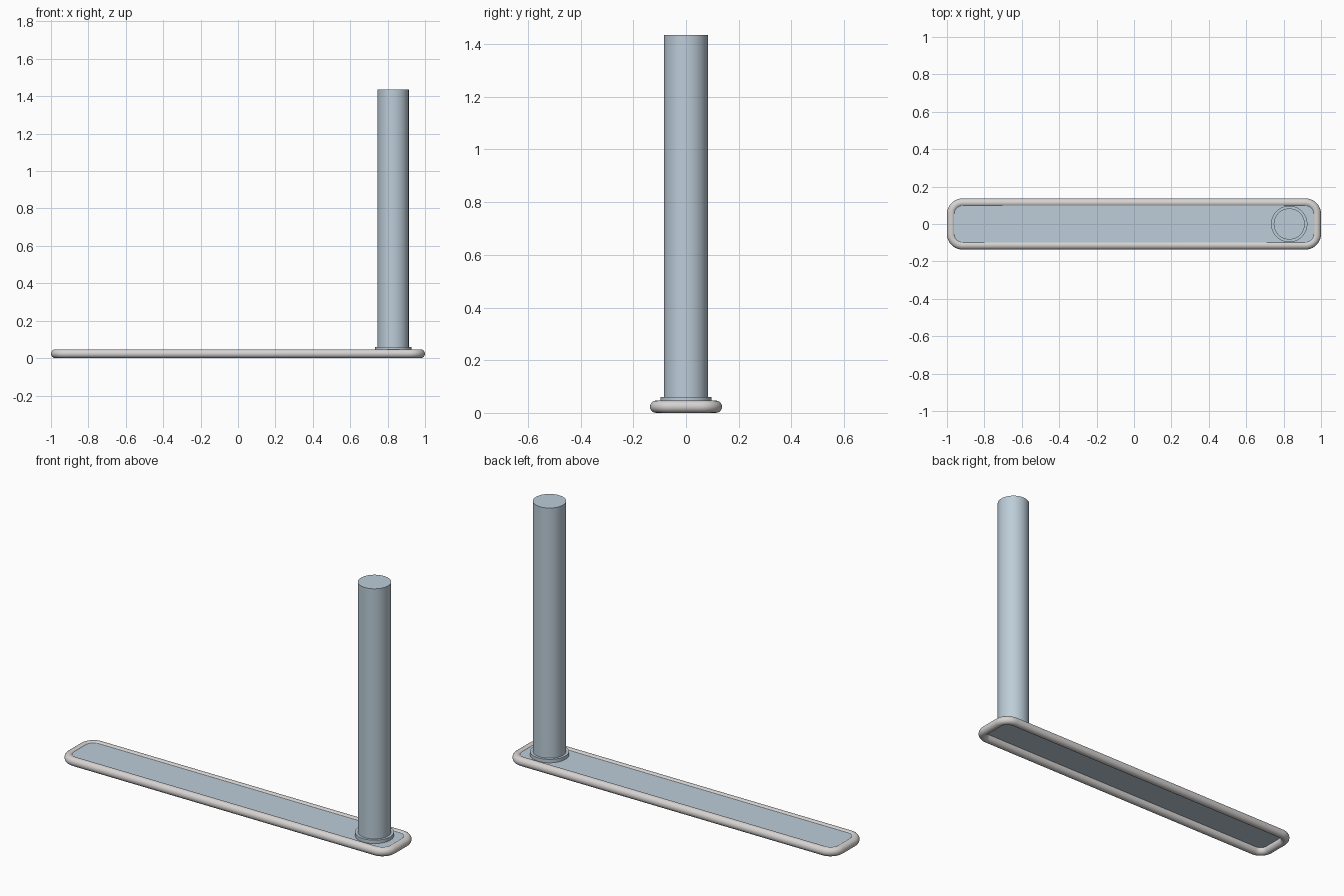
import bpy
import math

if "Cube" in bpy.data.objects:
    bpy.data.objects.remove(bpy.data.objects["Cube"])


def material(name, rgb):
    m = bpy.data.materials.new(name)
    m.diffuse_color = (*rgb, 1)
    m.use_nodes = True
    m.node_tree.nodes["Principled BSDF"].inputs["Base Color"].default_value = m.diffuse_color
    return m


STEEL = material("blue grey steel", (0.51, 0.61, 0.69))
RIM = material("pale warm grey", (0.67, 0.65, 0.64))


def rounded_rect(hx, hy, r, steps=10):
    """Outline of a rounded rectangle, counter-clockwise."""
    points = []
    for i, (sx, sy) in enumerate([(1, 1), (-1, 1), (-1, -1), (1, -1)]):
        for k in range(steps + 1):
            a = math.pi / 2 * (i + k / steps)
            points.append((sx * (hx - r) + r * math.cos(a),
                           sy * (hy - r) + r * math.sin(a)))
    return points


def cylinder(name, radius, z0, z1, x):
    bpy.ops.mesh.primitive_cylinder_add(vertices=64, radius=radius, depth=z1 - z0,
                                        location=(x, 0, (z0 + z1) / 2))
    ob = bpy.context.object
    ob.name = name
    ob.data.materials.append(STEEL)
    bpy.ops.object.shade_smooth_by_angle(angle=math.radians(35))
    return ob


TUBE = 0.0235
HALF_X, HALF_Y = 1 - TUBE, 0.137 - TUBE
path = rounded_rect(HALF_X, HALF_Y, 0.06)

# Round tube that frames the base
curve = bpy.data.curves.new("base_rim", 'CURVE')
curve.dimensions = '3D'
curve.bevel_depth = TUBE
curve.bevel_resolution = 6
spline = curve.splines.new('POLY')
spline.points.add(len(path) - 1)
for p, (x, y) in zip(spline.points, path):
    p.co = (x, y, TUBE, 1)
spline.use_cyclic_u = True
rim = bpy.data.objects.new("base_rim", curve)
bpy.context.collection.objects.link(rim)
curve.materials.append(RIM)
bpy.context.view_layer.objects.active = rim
rim.select_set(True)
bpy.ops.object.convert(target='MESH')
bpy.ops.object.shade_smooth_by_angle(angle=math.radians(35))

# Thin plate filling the frame, slightly below the top of the tube
Z0, Z1 = 0.034, 0.041
n = len(path)
verts = [(x, y, z) for z in (Z0, Z1) for x, y in path]
faces = [list(range(n))[::-1], list(range(n, 2 * n))]
faces += [(i, (i + 1) % n, n + (i + 1) % n, n + i) for i in range(n)]
mesh = bpy.data.meshes.new("base_plate")
mesh.from_pydata(verts, [], faces)
mesh.materials.append(STEEL)
bpy.context.collection.objects.link(bpy.data.objects.new("base_plate", mesh))

# Upright post and the collar at its foot
cylinder("post_collar", 0.097, Z0 + 0.003, 0.06, 0.83)
cylinder("post", 0.083, Z0 + 0.003, 1.435, 0.83)
